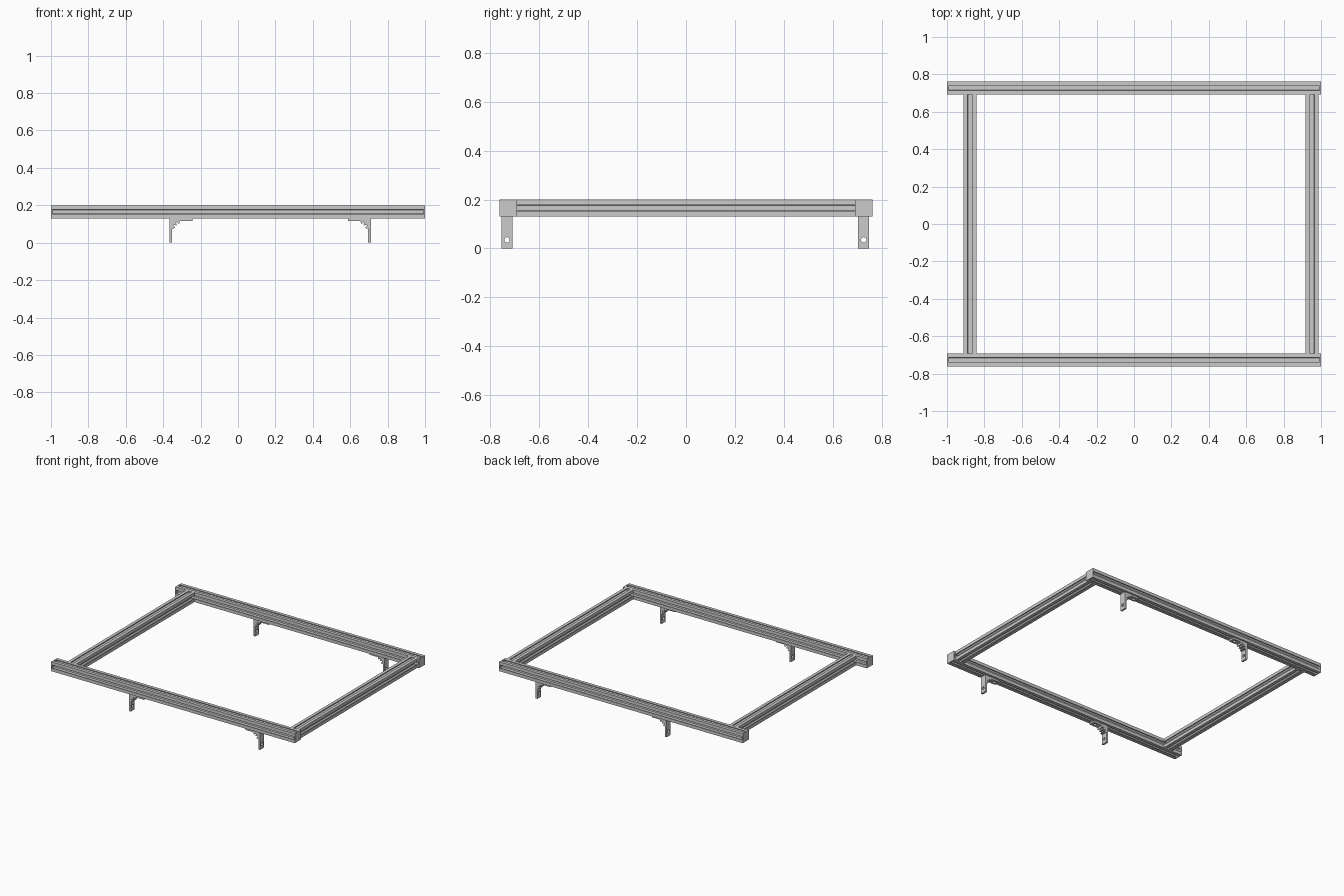
import bpy, bmesh, math
from mathutils import Matrix, Vector

if "Cube" in bpy.data.objects:
    bpy.data.objects.remove(bpy.data.objects["Cube"])


def extrude(name, pts, length):
    """Closed 2D profile (x, y) extruded along z, centred on z = 0."""
    bm = bmesh.new()
    face = bm.faces.new([bm.verts.new((x, y, -length / 2)) for x, y in pts])
    ext = bmesh.ops.extrude_face_region(bm, geom=[face])
    verts = [v for v in ext["geom"] if isinstance(v, bmesh.types.BMVert)]
    bmesh.ops.translate(bm, vec=(0, 0, length), verts=verts)
    bmesh.ops.recalc_face_normals(bm, faces=bm.faces)
    mesh = bpy.data.meshes.new(name)
    bm.to_mesh(mesh)
    bm.free()
    ob = bpy.data.objects.new(name, mesh)
    bpy.context.collection.objects.link(ob)
    return ob


def box(name, loc, size):
    bpy.ops.mesh.primitive_cube_add(size=1, location=loc)
    ob = bpy.context.object
    ob.name = name
    ob.scale = size
    return ob


# T-slot section: one side, repeated around the four sides
H, ZC = 0.035, 0.165
side = [(H, -H), (H, -0.012), (0.029, -0.012), (0.029, -0.021), (0.024, -0.021),
        (0.014, -0.010), (0.014, 0.010), (0.024, 0.021), (0.029, 0.021),
        (0.029, 0.012), (H, 0.012)]
section = []
for k in range(4):
    c, s = round(math.cos(k * math.pi / 2)), round(math.sin(k * math.pi / 2))
    section += [(c * x - s * y, s * x + c * y) for x, y in side]

# Long rails with end caps
for label, y in (("front", -0.727), ("back", 0.727)):
    rail = extrude(label + "_rail", section, 1.99)
    rail.data.transform(Matrix.Rotation(math.pi / 2, 4, 'Y'))
    rail.location = (0, y, ZC)
    for end, x in (("left", -0.9965), ("right", 0.9965)):
        box(f"{label}_{end}_end_cap", (x, y, ZC), (0.007, 0.07, 0.07))

# Cross rails
for label, x in (("left", -0.877), ("right", 0.952)):
    rail = extrude(label + "_cross_rail", section, 1.384)
    rail.data.transform(Matrix.Rotation(math.pi / 2, 4, 'X'))
    rail.location = (x, 0, ZC)

# Angle bracket profile with a toothed inner fillet
W, T, R = 0.045, 0.014, 0.046
cx, cz = T + R, 0.13 - T - R
profile = [(0, 0), (T, 0)]
for i, r in enumerate([R, R, 0.033, 0.033] * 3 + [R, R]):
    a = math.radians(180 - 90 * i / 13)
    profile.append((cx + r * math.cos(a), cz + r * math.sin(a)))
profile += [(0.122, 0.13 - T), (0.122, 0.13), (0, 0.13)]
bracket = extrude("bracket", profile, W)
bracket.data.transform(Matrix.Rotation(math.pi / 2, 4, 'X'))

# Bolt holes through both legs
for loc, rot in (((T / 2, 0, 0.035), (0, math.pi / 2, 0)),
                 ((0.095, 0, 0.123), (0, 0, 0))):
    bpy.ops.mesh.primitive_cylinder_add(vertices=24, radius=0.011, depth=0.03,
                                        location=loc, rotation=rot)
    cutter = bpy.context.object
    cutter.hide_render = True
    mod = bracket.modifiers.new("hole", 'BOOLEAN')
    mod.operation, mod.solver, mod.object = 'DIFFERENCE', 'EXACT', cutter
    bpy.context.view_layer.objects.active = bracket
    bpy.ops.object.modifier_apply(modifier=mod.name)
    bpy.data.objects.remove(cutter)

# Four brackets, the right-hand ones turned to face the left-hand ones
for row, y in (("front", -0.732), ("back", 0.727)):
    for end, x, rot in (("left", -0.366, 0), ("right", 0.71, math.pi)):
        ob = bpy.data.objects.new(f"{row}_{end}_bracket", bracket.data)
        bpy.context.collection.objects.link(ob)
        ob.location = (x, y, 0)
        ob.rotation_euler.z = rot
bpy.data.objects.remove(bracket)
